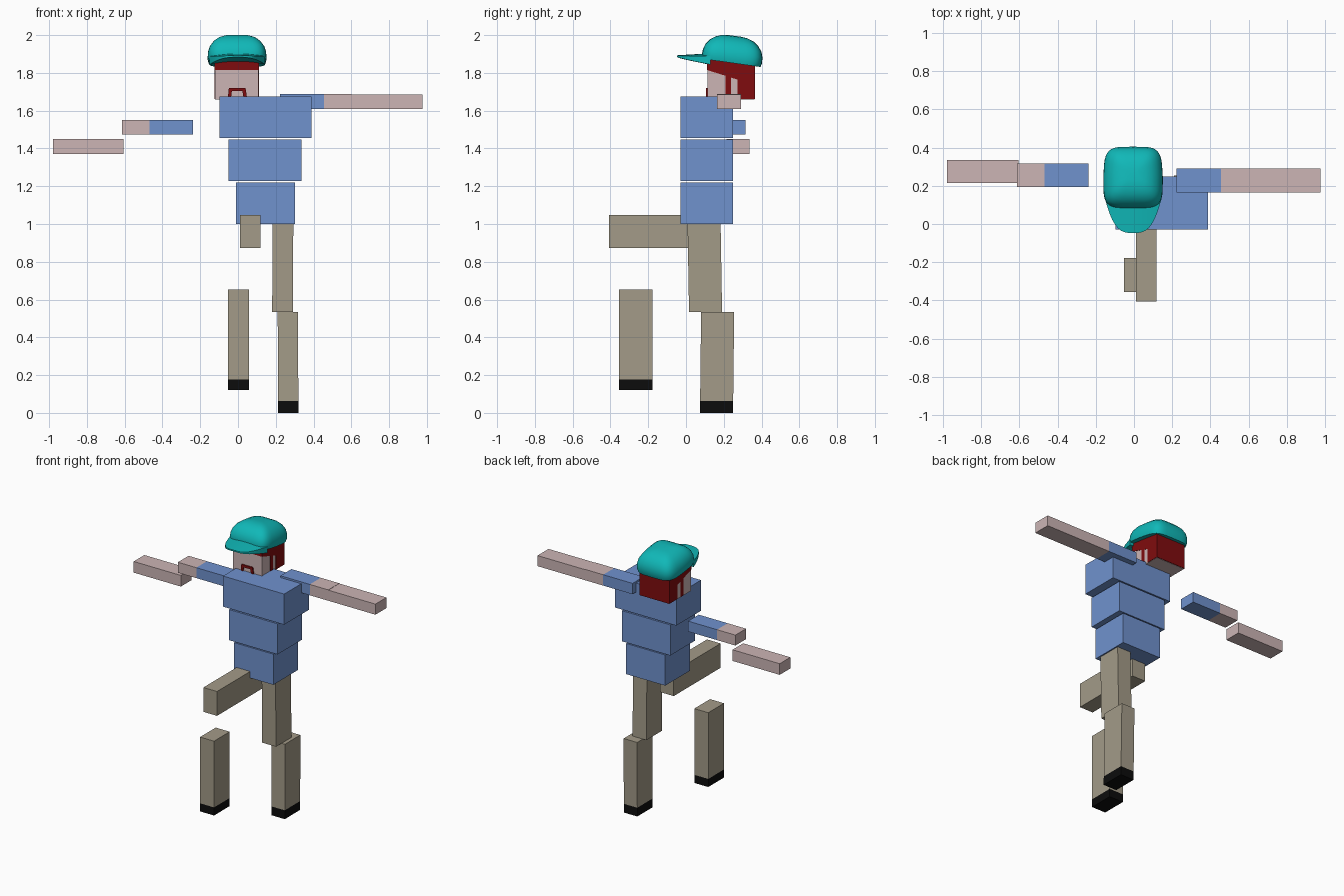
import bpy, bmesh, math
from mathutils import Matrix, Vector

if "Cube" in bpy.data.objects:
    bpy.data.objects.remove(bpy.data.objects["Cube"], do_unlink=True)


def material(name, rgb):
    lin = [((c / 255 + 0.055) / 1.055) ** 2.4 if c > 10 else c / 255 / 12.92 for c in rgb]
    m = bpy.data.materials.new(name)
    m.use_nodes = True
    m.diffuse_color = (*lin, 1)
    m.node_tree.nodes["Principled BSDF"].inputs["Base Color"].default_value = (*lin, 1)
    return m


BLUE = material("shirt blue", (112, 146, 206))
SKIN = material("skin pink", (204, 181, 181))
TAN = material("trouser tan", (163, 155, 136))
BLACK = material("shoe black", (12, 12, 12))
RED = material("hair red", (128, 12, 14))
TEAL = material("cap teal", (16, 184, 184))


def finish(name, bm, mats):
    bmesh.ops.recalc_face_normals(bm, faces=bm.faces)
    me = bpy.data.meshes.new(name)
    bm.to_mesh(me)
    bm.free()
    for m in mats:
        me.materials.append(m)
    ob = bpy.data.objects.new(name, me)
    bpy.context.scene.collection.objects.link(ob)
    return ob


def box(name, lo, hi, mats, cut=None, lean=(0, 0)):
    """Box from corner to corner; cut=(axis, value) gives the far side mats[1]; lean shifts the top in x, y."""
    lo, hi = Vector(lo), Vector(hi)
    size = hi - lo
    bm = bmesh.new()
    bmesh.ops.create_cube(bm, size=1, matrix=Matrix.Translation((lo + hi) / 2) @ Matrix.Diagonal((*size, 1)))
    if cut:
        axis, value = cut
        n = Vector([1 if i == axis else 0 for i in range(3)])
        bmesh.ops.bisect_plane(bm, geom=bm.verts[:] + bm.edges[:] + bm.faces[:], plane_co=n * value, plane_no=n)
        for f in bm.faces:
            f.material_index = int(f.calc_center_median()[axis] > value)
    for v in bm.verts:
        t = (v.co.z - lo.z) / size.z
        v.co.x += lean[0] * t
        v.co.y += lean[1] * t
    return finish(name, bm, mats)


def prism(name, pts, place, lo, hi, mat):
    """Extrude a 2D outline from lo to hi; place(a, b, depth) gives the 3D point."""
    bm = bmesh.new()
    a = [bm.verts.new(place(p, q, lo)) for p, q in pts]
    b = [bm.verts.new(place(p, q, hi)) for p, q in pts]
    bm.faces.new(a)
    bm.faces.new(b)
    for i in range(len(pts)):
        j = (i + 1) % len(pts)
        bm.faces.new((a[i], a[j], b[j], b[i]))
    return finish(name, bm, [mat])


# Torso: three stacked blocks
for name, x0, x1, z0, z1 in (("chest", -0.098, 0.388, 1.455, 1.675),
                             ("waist", -0.05, 0.335, 1.227, 1.447),
                             ("hips", -0.01, 0.302, 1.0, 1.22)):
    box(name, (x0, -0.03, z0), (x1, 0.25, z1), [BLUE])

# Arms: sleeve and skin share the upper segment
box("left_upper_arm", (0.222, 0.165, 1.61), (0.602, 0.29, 1.688), [BLUE, SKIN], (0, 0.455))
box("left_forearm", (0.602, 0.165, 1.61), (0.977, 0.29, 1.686), [SKIN])
box("right_upper_arm", (-0.614, 0.195, 1.475), (-0.238, 0.316, 1.55), [SKIN, BLUE], (0, -0.468))
box("right_forearm", (-0.98, 0.215, 1.37), (-0.605, 0.336, 1.45), [SKIN])

# Legs: shoes are the lowest band of each shin
box("left_thigh", (0.181, 0.016, 0.535), (0.291, 0.191, 1.07), [TAN], lean=(0.002, -0.009))
box("left_shin", (0.213, 0.074, 0.0), (0.32, 0.249, 0.535), [BLACK, TAN], (2, 0.063), (-0.003, 0.006))
box("right_thigh", (0.01, -0.407, 0.872), (0.118, 0.125, 1.047), [TAN])
box("right_shin", (-0.053, -0.355, 0.12), (0.058, -0.177, 0.654), [BLACK, TAN], (2, 0.178))

# Head with hair: a side outline with a sideburn, slightly wider than the head
box("head", (-0.121, 0.115, 1.66), (0.109, 0.362, 1.88), [SKIN])
hair = [(0.112, 1.882), (0.112, 1.815), (0.208, 1.785), (0.208, 1.662), (0.238, 1.662), (0.238, 1.775),
        (0.272, 1.765), (0.272, 1.662), (0.366, 1.662), (0.366, 1.882)]
prism("hair", hair, lambda y, z, x: (x, y, z), -0.124, 0.112, RED)

# Moustache: open-bottomed trapezoid on the face
tache = [(-0.05, 1.662), (-0.045, 1.72), (0.037, 1.72), (0.045, 1.662), (0.028, 1.662),
         (0.022, 1.703), (-0.03, 1.703), (-0.035, 1.662)]
tache = [(x * 1.08, z) for x, z in tache]
prism("moustache", tache, lambda x, z, y: (x, y, z), 0.107, 0.118, RED)

# Cap dome: rounded-square rings, tipped back
bm = bmesh.new()
N = 40
tilt = Matrix.Translation((-0.005, 0.24, 1.853)) @ Matrix.Rotation(math.radians(-8), 4, 'X')
rings = []
for h, s in ((0, 0.97), (0.02, 1.0), (0.05, 0.99), (0.08, 0.93), (0.108, 0.8),
             (0.128, 0.63), (0.14, 0.42), (0.144, 0.2)):
    ring = []
    for i in range(N):
        a = 2 * math.pi * i / N
        c, d = math.cos(a), math.sin(a)
        x = math.copysign(abs(c) ** 0.45, c) * 0.156 * s
        y = math.copysign(abs(d) ** 0.45, d) * 0.161 * s
        x *= 1 - 0.3 * max(y, 0)
        ring.append(bm.verts.new(tilt @ Vector((x, y, h))))
    rings.append(ring)
for r0, r1 in zip(rings, rings[1:]):
    for i in range(N):
        j = (i + 1) % N
        bm.faces.new((r0[i], r0[j], r1[j], r1[i]))
bm.faces.new(rings[0])
bm.faces.new(rings[-1])
dome = finish("cap_dome", bm, [TEAL])

# Cap brim: tapered slab with drooping corners
bm = bmesh.new()
cols = []
for i in range(17):
    t = -1 + i / 8
    front = 0.06 - 0.107 * (1 - abs(t) ** 3.2)
    col = []
    for k in range(4):
        y = 0.13 + (front - 0.13) * k / 3
        x = t * (0.148 - 0.022 * k / 3) - 0.004
        z = 1.884 - 0.14 * (y + 0.05) - 0.7 * x * x
        col.append((bm.verts.new((x, y, z)), bm.verts.new((x, y, z + 0.009 + 0.2 * (y + 0.05)))))
    cols.append(col)
for a, b in zip(cols, cols[1:]):
    for k in range(3):
        for s in (0, 1):
            bm.faces.new((a[k][s], b[k][s], b[k + 1][s], a[k + 1][s]))
    for k in (0, 3):
        bm.faces.new((a[k][0], b[k][0], b[k][1], a[k][1]))
for col in (cols[0], cols[-1]):
    for k in range(3):
        bm.faces.new((col[k][0], col[k + 1][0], col[k + 1][1], col[k][1]))
brim = finish("cap_brim", bm, [TEAL])

# Smooth shading on the cap only
bpy.ops.object.select_all(action='DESELECT')
for ob in (dome, brim):
    ob.select_set(True)
bpy.context.view_layer.objects.active = dome
bpy.ops.object.shade_smooth_by_angle(angle=math.radians(45))
